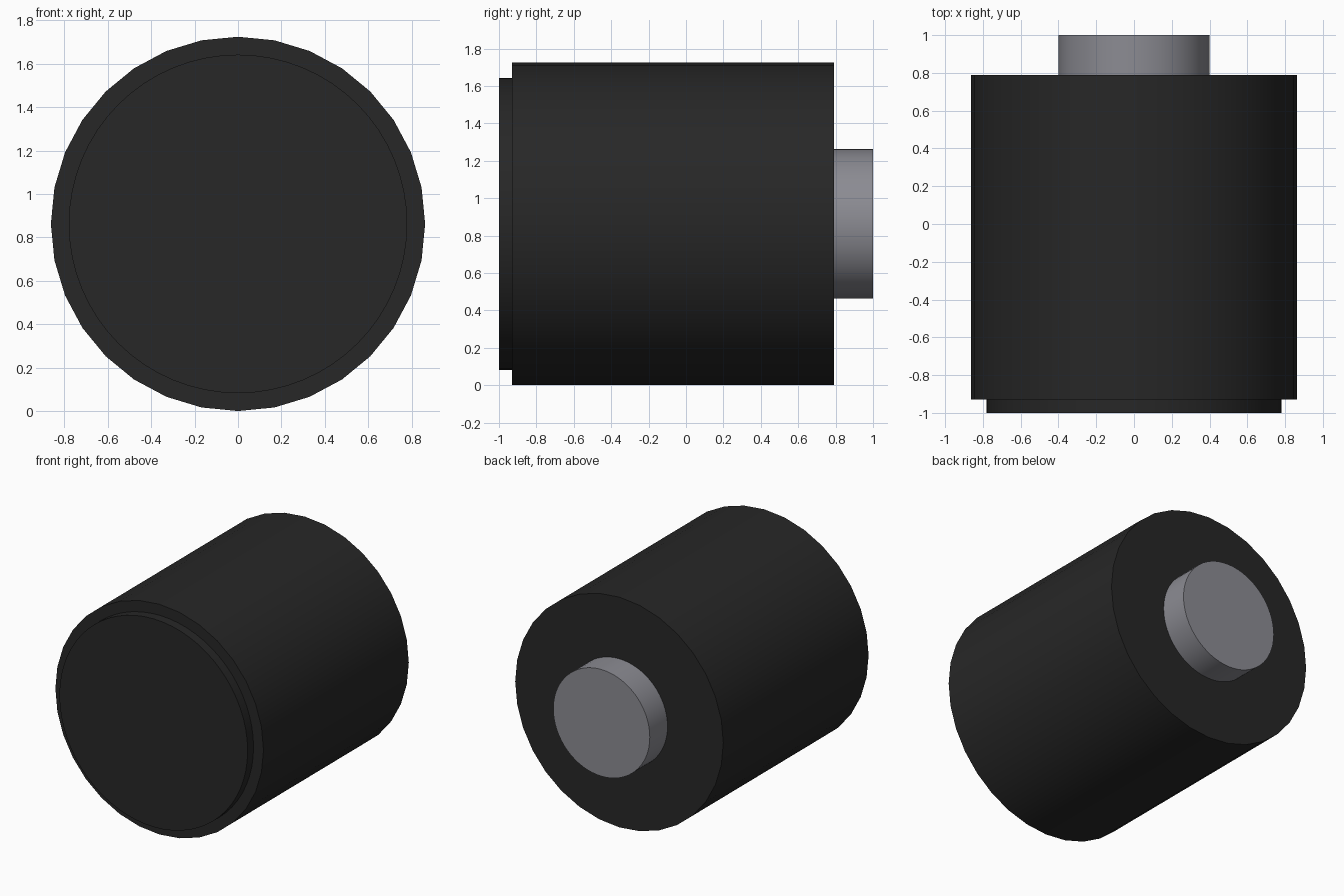
import bpy
import math

cube = bpy.data.objects.get("Cube")
if cube:
    bpy.data.objects.remove(cube, do_unlink=True)

AXIS_Z = 0.8625


def material(name, colour):
    mat = bpy.data.materials.new(name)
    mat.use_nodes = True
    mat.diffuse_color = colour
    bsdf = next(n for n in mat.node_tree.nodes if n.type == "BSDF_PRINCIPLED")
    bsdf.inputs["Base Color"].default_value = colour
    bsdf.inputs["Roughness"].default_value = 0.6
    return mat


def drum(name, radius, y_front, y_back, sides, mat):
    """Smooth-sided cylinder lying along y, with sharp rims."""
    bpy.ops.mesh.primitive_cylinder_add(
        vertices=sides, radius=radius, depth=y_back - y_front,
        location=(0, (y_front + y_back) / 2, AXIS_Z),
        rotation=(math.pi / 2, 0, 0))
    obj = bpy.context.object
    obj.name = name
    obj.data.materials.append(mat)
    bpy.ops.object.shade_smooth_by_angle(angle=math.radians(30))
    return obj


black = material("matte black", (0.02, 0.02, 0.02, 1))
steel = material("grey metal", (0.26, 0.26, 0.29, 1))

# Main body
drum("body", 0.8625, -0.93, 0.79, 32, black)
# Raised disc on the front
drum("front_cap", 0.78, -1.0, -0.92, 64, black)
# Metal stub at the back
drum("rear_stub", 0.4, 0.78, 1.0, 64, steel)
